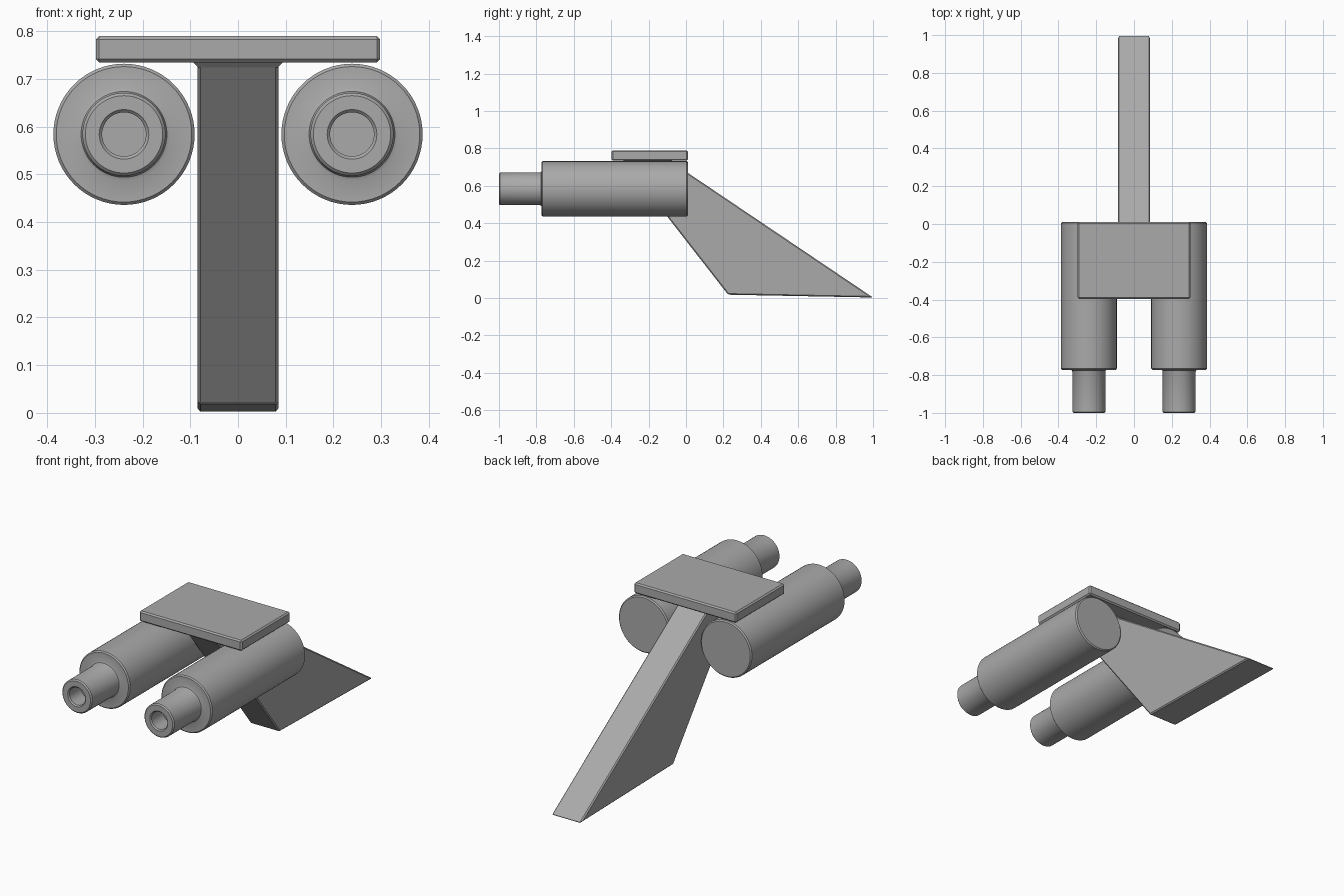
import bpy, bmesh, math

cube = bpy.data.objects.get("Cube")
if cube:
    bpy.data.objects.remove(cube, do_unlink=True)

grey = bpy.data.materials.new("plain_grey")
grey.use_nodes = True
colour = (0.4, 0.4, 0.4, 1)
grey.diffuse_color = colour
grey.node_tree.nodes["Principled BSDF"].inputs["Base Color"].default_value = colour


def finish(name, bm, bevel=0.0, smooth=False):
    bmesh.ops.recalc_face_normals(bm, faces=bm.faces)
    mesh = bpy.data.meshes.new(name)
    bm.to_mesh(mesh)
    bm.free()
    mesh.materials.append(grey)
    obj = bpy.data.objects.new(name, mesh)
    bpy.context.collection.objects.link(obj)
    if bevel:
        mod = obj.modifiers.new("edge_chamfer", "BEVEL")
        mod.width = bevel
        mod.segments = 1
    if smooth:
        bpy.ops.object.select_all(action="DESELECT")
        obj.select_set(True)
        bpy.context.view_layer.objects.active = obj
        bpy.ops.object.shade_smooth_by_angle(angle=math.radians(30))
    return obj


def extrude_x(name, outline, half_width, bevel):
    # Side outline in (y, z), extruded symmetrically across x
    bm = bmesh.new()
    face = bm.faces.new([bm.verts.new((-half_width, y, z)) for y, z in outline])
    new = bmesh.ops.extrude_face_region(bm, geom=[face])["geom"]
    verts = [v for v in new if isinstance(v, bmesh.types.BMVert)]
    bmesh.ops.translate(bm, verts=verts, vec=(2 * half_width, 0, 0))
    return finish(name, bm, bevel)


def lathe_y(name, profile, x, z):
    # (radius, y) profile spun about an axis along y
    bm = bmesh.new()
    verts = [bm.verts.new((x + r, y, z)) for r, y in profile]
    edges = [bm.edges.new(pair) for pair in zip(verts, verts[1:])]
    bmesh.ops.spin(bm, geom=verts + edges, cent=(x, 0, z), axis=(0, 1, 0),
                   angle=math.tau, steps=64, use_merge=True)
    bmesh.ops.remove_doubles(bm, verts=bm.verts, dist=0.0001)
    return finish(name, bm, smooth=True)


# Top plate
extrude_x("top_plate", [(-0.397, 0.735), (0.01, 0.735), (0.01, 0.79), (-0.397, 0.79)], 0.298, 0.007)

# Swept support, running up to the underside of the plate
extrude_x("swept_support", [(-0.335, 0.737), (-0.09, 0.737), (1.0, 0.003), (0.225, 0.018)], 0.085, 0.006)

# Flared seam between support and plate
bm = bmesh.new()
rings = [[bm.verts.new((sx * (0.083 + g), y + sy * g, z)) for sx, y, sy in
          ((-1, -0.325, -1), (1, -0.325, -1), (1, -0.085, 1), (-1, -0.085, 1))]
         for g, z in ((0.0, 0.724), (0.012, 0.736))]
bm.faces.new(rings[0])
bm.faces.new(rings[1])
for i in range(4):
    j = (i + 1) % 4
    bm.faces.new((rings[0][i], rings[0][j], rings[1][j], rings[1][i]))
finish("support_seam", bm)

# Twin barrels with stepped, hollow nozzles
barrel = [(0, 0.01), (0.142, 0.01), (0.148, 0.004), (0.148, -0.766), (0.142, -0.772),
          (0.097, -0.772), (0.09, -0.775), (0.087, -0.782), (0.087, -0.994),
          (0.081, -1.0), (0.052, -1.0), (0.046, -0.994), (0.046, -0.9), (0, -0.9)]
for side, x in (("left", 0.239), ("right", -0.239)):
    lathe_y(side + "_barrel", barrel, x, 0.584)
